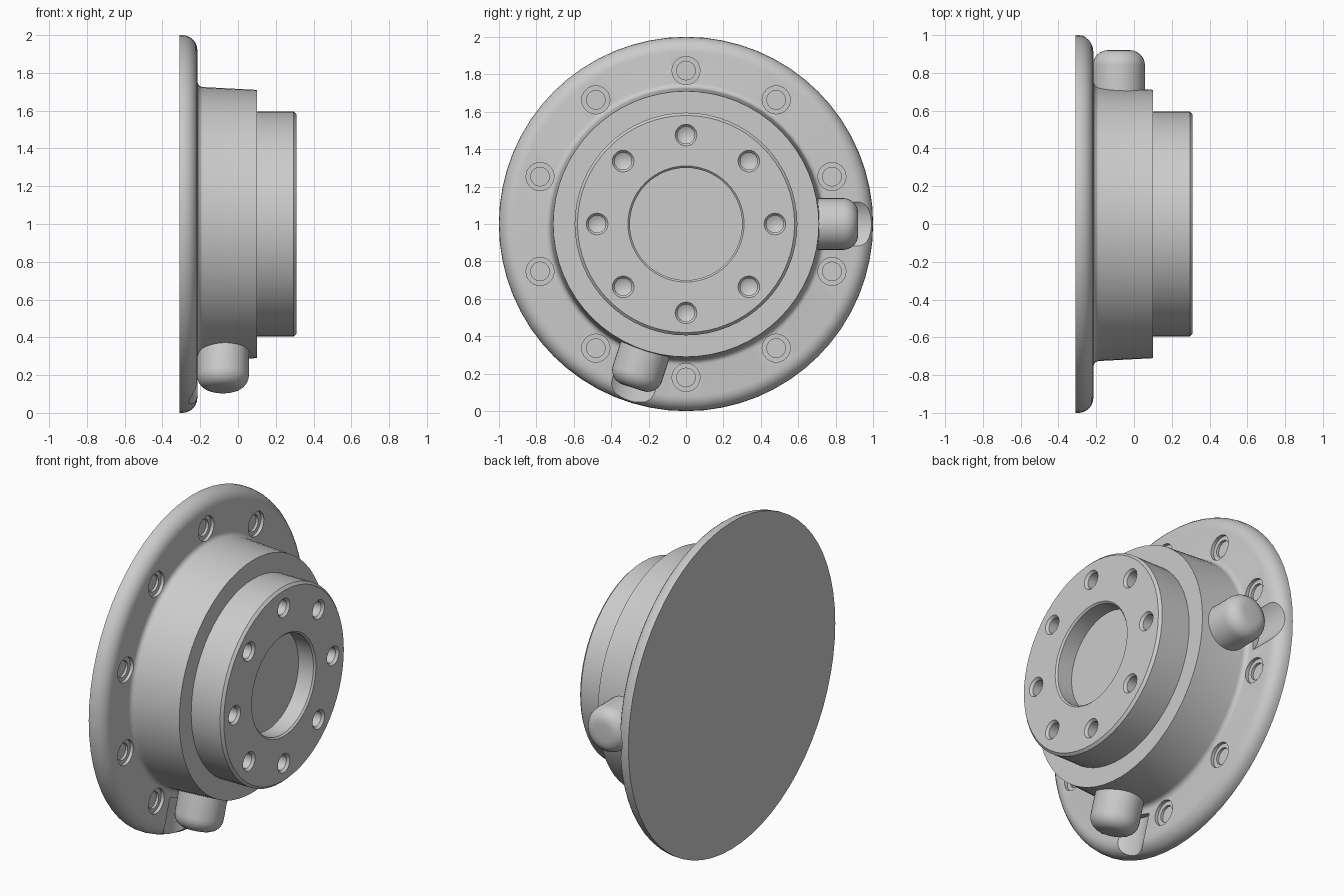
import bpy
import bmesh
from math import cos, sin, pi, radians
from mathutils import Matrix, Vector

old = bpy.data.objects.get("Cube")
if old:
    bpy.data.objects.remove(old, do_unlink=True)

grey = bpy.data.materials.new("cast_grey")
grey.use_nodes = True
colour = (0.6, 0.6, 0.6, 1)
grey.diffuse_color = colour
grey.node_tree.nodes["Principled BSDF"].inputs["Base Color"].default_value = colour

AXIS = Matrix.Translation((0, 0, 1))          # wheel axis runs along x at z = 1


def lathe(name, profile, matrix, steps=64):
    """Revolve (x, radius) points about the x axis, then place the part."""
    bm = bmesh.new()
    verts = [bm.verts.new((x, 0, r)) for x, r in profile]
    edges = [bm.edges.new(pair) for pair in zip(verts, verts[1:])]
    bmesh.ops.spin(bm, geom=verts + edges, cent=(0, 0, 0), axis=(1, 0, 0),
                   angle=2 * pi, steps=steps, use_duplicate=False)
    bmesh.ops.remove_doubles(bm, verts=bm.verts, dist=0.0001)
    bmesh.ops.recalc_face_normals(bm, faces=bm.faces)
    bm.transform(matrix)
    mesh = bpy.data.meshes.new(name)
    bm.to_mesh(mesh)
    bm.free()
    mesh.materials.append(grey)
    obj = bpy.data.objects.new(name, mesh)
    bpy.context.collection.objects.link(obj)
    return obj


def arc(cx, cr, radius, start, end, n=6):
    """Points of a circular arc in the (x, radius) plane, angles in degrees."""
    turns = [radians(start + (end - start) * i / n) for i in range(n + 1)]
    return [(cx + radius * cos(a), cr + radius * sin(a)) for a in turns]


def around(radius, degrees):
    """Placement at a polar position about the wheel axis."""
    a = radians(degrees)
    return AXIS @ Matrix.Translation((0, radius * cos(a), radius * sin(a)))


def radial(degrees):
    """Placement whose local x points outward from the wheel axis."""
    a = radians(degrees)
    out = Vector((0, cos(a), sin(a)))
    side = Vector((1, 0, 0))
    basis = Matrix((out, side, out.cross(side))).transposed().to_4x4()
    return AXIS @ Matrix.Translation((-0.08, 0, 0)) @ basis


# Flange, drum, stepped boss and central recess in one turned body
profile = [(-0.31, 0), (-0.31, 1.0)]
profile += arc(-0.295, 0.92, 0.08, 90, 0)
profile += arc(-0.185, 0.755, 0.03, 180, 270, 4)
profile += [(0.1, 0.71), (0.1, 0.595), (0.295, 0.595), (0.31, 0.58),
            (0.31, 0.31), (0.3, 0.3), (0.2, 0.3), (0.2, 0)]
body = lathe("hub_body", profile, AXIS)

cutters = []
# Blind conical-bottomed bolt holes in the boss
for i in range(8):
    hole = [(0.33, 0), (0.33, 0.058), (0.31, 0.058), (0.295, 0.046),
            (0.22, 0.046), (0.195, 0)]
    cutters.append(lathe("boss_hole_cutter", hole, around(0.475, 45 * i), 24))

# Stepped bolt seats in the flange
for i in range(10):
    seat = [(-0.18, 0), (-0.18, 0.075), (-0.235, 0.075), (-0.235, 0.05),
            (-0.25, 0.05), (-0.25, 0)]
    cutters.append(lathe("flange_seat_cutter", seat, around(0.82, 18 + 36 * i), 24))

# Clearance grooves in the flange under the two ports
ports = {"side_port": 0, "lower_port": -108}
for angle in ports.values():
    groove = [(0.77, 0), (0.77, 0.18), (1.1, 0.18), (1.1, 0)]
    cutters.append(lathe("port_groove_cutter", groove, radial(angle), 48))

for cutter in cutters:
    cutter.hide_render = True
    mod = body.modifiers.new("cut", "BOOLEAN")
    mod.operation = "DIFFERENCE"
    mod.solver = "EXACT"
    mod.object = cutter

# Bake the cuts and drop the cutters
graph = bpy.context.evaluated_depsgraph_get()
body_mesh = bpy.data.meshes.new_from_object(body.evaluated_get(graph))
body.modifiers.clear()
body.data = body_mesh
for cutter in cutters:
    bpy.data.objects.remove(cutter, do_unlink=True)

# Round-ended ports standing out of the drum
parts = [body]
for name, angle in ports.items():
    shape = [(0.6, 0), (0.6, 0.138)] + arc(0.84, 0.058, 0.08, 90, 0) + [(0.92, 0)]
    parts.append(lathe(name, shape, radial(angle), 40))

# Smooth shading with sharp machined edges
for obj in bpy.context.selected_objects:
    obj.select_set(False)
for obj in parts:
    obj.select_set(True)
bpy.context.view_layer.objects.active = body
bpy.ops.object.shade_smooth_by_angle(angle=radians(30))
